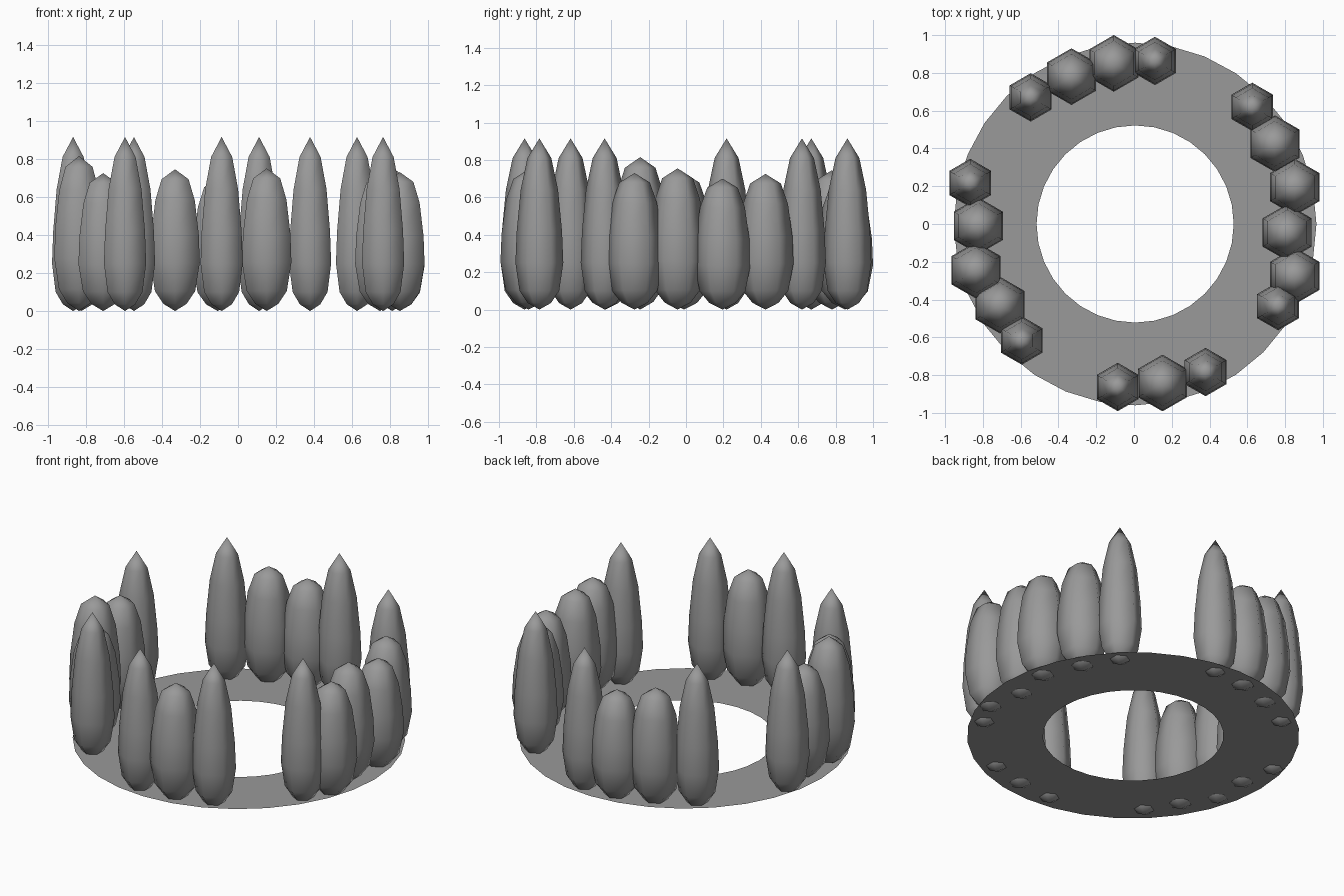
import bpy, bmesh, math

if "Cube" in bpy.data.objects:
    bpy.data.objects.remove(bpy.data.objects["Cube"])

# dark grey shared by every part
grey = bpy.data.materials.new("dark_grey")
grey.diffuse_color = (0.32, 0.32, 0.32, 1)
grey.use_nodes = True
grey.node_tree.nodes["Principled BSDF"].inputs["Base Color"].default_value = grey.diffuse_color

def finish(bm, name, smooth):
    bmesh.ops.recalc_face_normals(bm, faces=bm.faces)
    for f in bm.faces:
        f.smooth = smooth
    me = bpy.data.meshes.new(name)
    bm.to_mesh(me)
    bm.free()
    me.materials.append(grey)
    ob = bpy.data.objects.new(name, me)
    bpy.context.collection.objects.link(ob)
    return ob

# six-sided lathed body: (radius, height) points between two poles
def tooth(name, x, y, profile, bottom, top):
    bm = bmesh.new()
    lo, hi = bm.verts.new((x, y, bottom)), bm.verts.new((x, y, top))
    rings = [[bm.verts.new((x + r * math.cos(math.radians(30 + 60 * i)),
                            y + r * math.sin(math.radians(30 + 60 * i)), z))
              for i in range(6)] for r, z in profile]
    for i in range(6):
        j = (i + 1) % 6
        bm.faces.new((lo, rings[0][j], rings[0][i]))
        bm.faces.new((hi, rings[-1][i], rings[-1][j]))
        for a, b in zip(rings, rings[1:]):
            bm.faces.new((a[i], a[j], b[j], b[i]))
    return finish(bm, name, True)

# flat base ring
bm = bmesh.new()
N = 32
X0 = 0.006
loops = [[bm.verts.new((X0 + r * math.cos(2 * math.pi * i / N), r * math.sin(2 * math.pi * i / N), 0.033))
          for i in range(N)] for r in (0.522, 0.96)]
for i in range(N):
    j = (i + 1) % N
    bm.faces.new((loops[0][i], loops[1][i], loops[1][j], loops[0][j]))
finish(bm, "base_ring", False)

# slim pointed teeth at the ends of each group
POINTED = [(-.553, .67), (.105, .863), (.62, .62), (.757, -.435), (.373, -.784),
           (-.092, -.863), (-.6, -.617), (-.873, .217)]
SLIM = [(.062, .035), (.106, .1), (.128, .25), (.121, .42), (.1, .64), (.064, .81)]
for x, y in POINTED:
    tooth("pointed_tooth", x + X0, y, SLIM, 0, 0.915)

# wider rounded teeth between them: x, y, height
ROUNDED = [(-.337, .78, .745), (-.113, .85, .70), (.74, .425, .725), (.845, .195, .70),
           (.805, -.045, .755), (.845, -.275, .73), (.145, -.842, .75),
           (-.715, -.43, .725), (-.842, -.245, .815), (-.83, -.01, .73)]
WIDE = [(.07, .05), (.122, .14), (.15, .34), (.144, .54), (.12, .78), (.082, .93)]
for x, y, h in ROUNDED:
    tooth("rounded_tooth", x + X0, y, [(r, z * h) for r, z in WIDE], 0, h)
